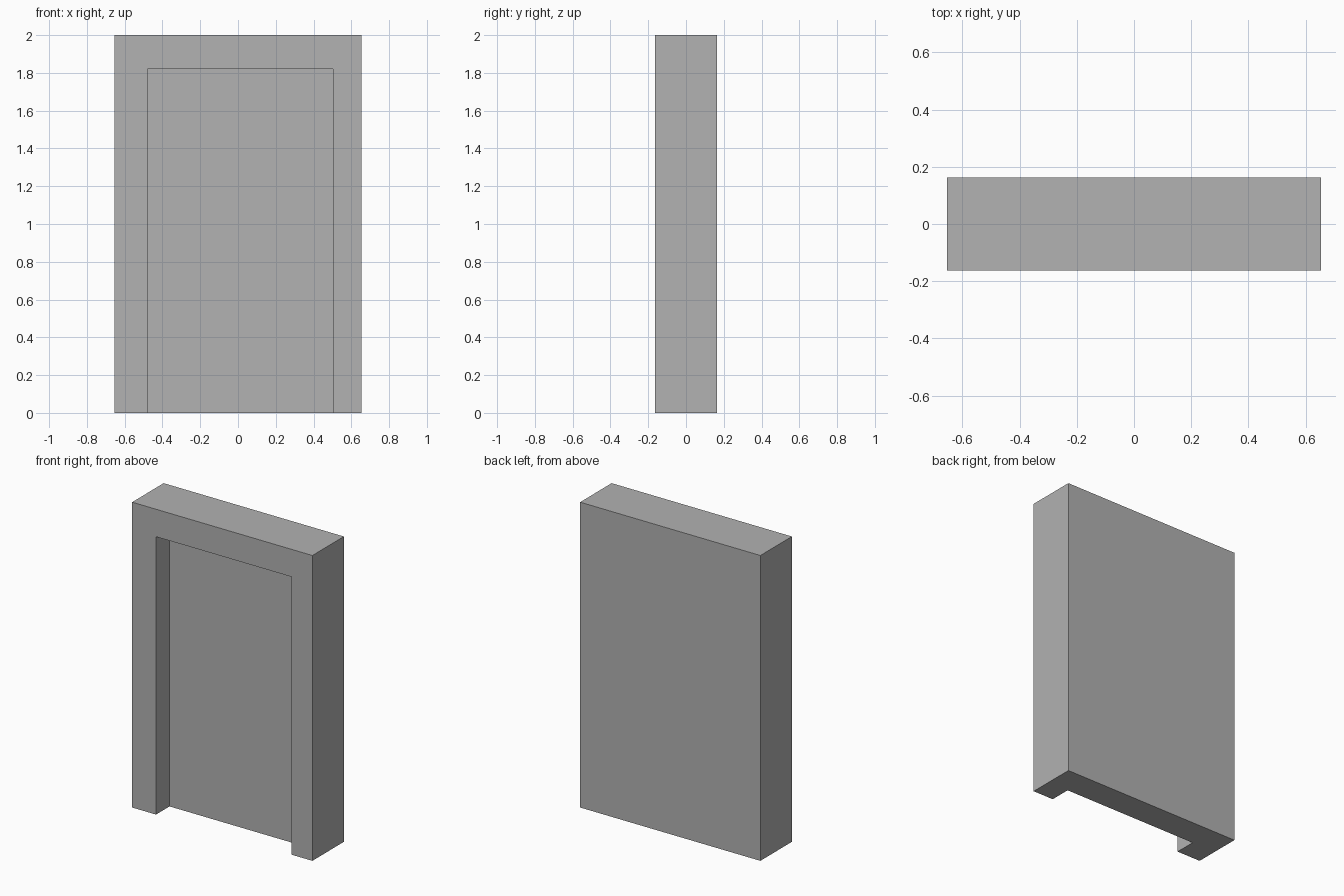
import bpy

if "Cube" in bpy.data.objects:
    bpy.data.objects.remove(bpy.data.objects["Cube"], do_unlink=True)

# One plain grey for the whole model
GREY = (0.445, 0.445, 0.445, 1.0)
grey = bpy.data.materials.new("plain_grey")
grey.use_nodes = True
grey.diffuse_color = GREY
grey.node_tree.nodes["Principled BSDF"].inputs["Base Color"].default_value = GREY


def box(name, low, high):
    """Axis-aligned box between two corners."""
    bpy.ops.mesh.primitive_cube_add(size=1)
    ob = bpy.context.object
    ob.name = ob.data.name = name
    for v in ob.data.vertices:
        v.co = [lo if c < 0 else hi for c, lo, hi in zip(v.co, low, high)]
    ob.data.materials.append(grey)
    return ob


HALF_WIDTH, HALF_DEPTH, HEIGHT = 0.653, 0.163, 2.0
RECESS_DEPTH = 0.14

# Doorway recess, open at the front and the bottom
cutter = box("recess_cutter", (-0.48, -HALF_DEPTH - 0.1, -0.1),
             (0.503, -HALF_DEPTH + RECESS_DEPTH, 1.82))
cutter.hide_render = True

# Wall block with the recess cut into its front
wall = box("door_frame", (-HALF_WIDTH, -HALF_DEPTH, 0),
           (HALF_WIDTH, HALF_DEPTH, HEIGHT))
cut = wall.modifiers.new("recess", "BOOLEAN")
cut.operation = "DIFFERENCE"
cut.solver = "EXACT"
cut.object = cutter
bpy.ops.object.modifier_apply(modifier=cut.name)
bpy.data.objects.remove(cutter, do_unlink=True)
